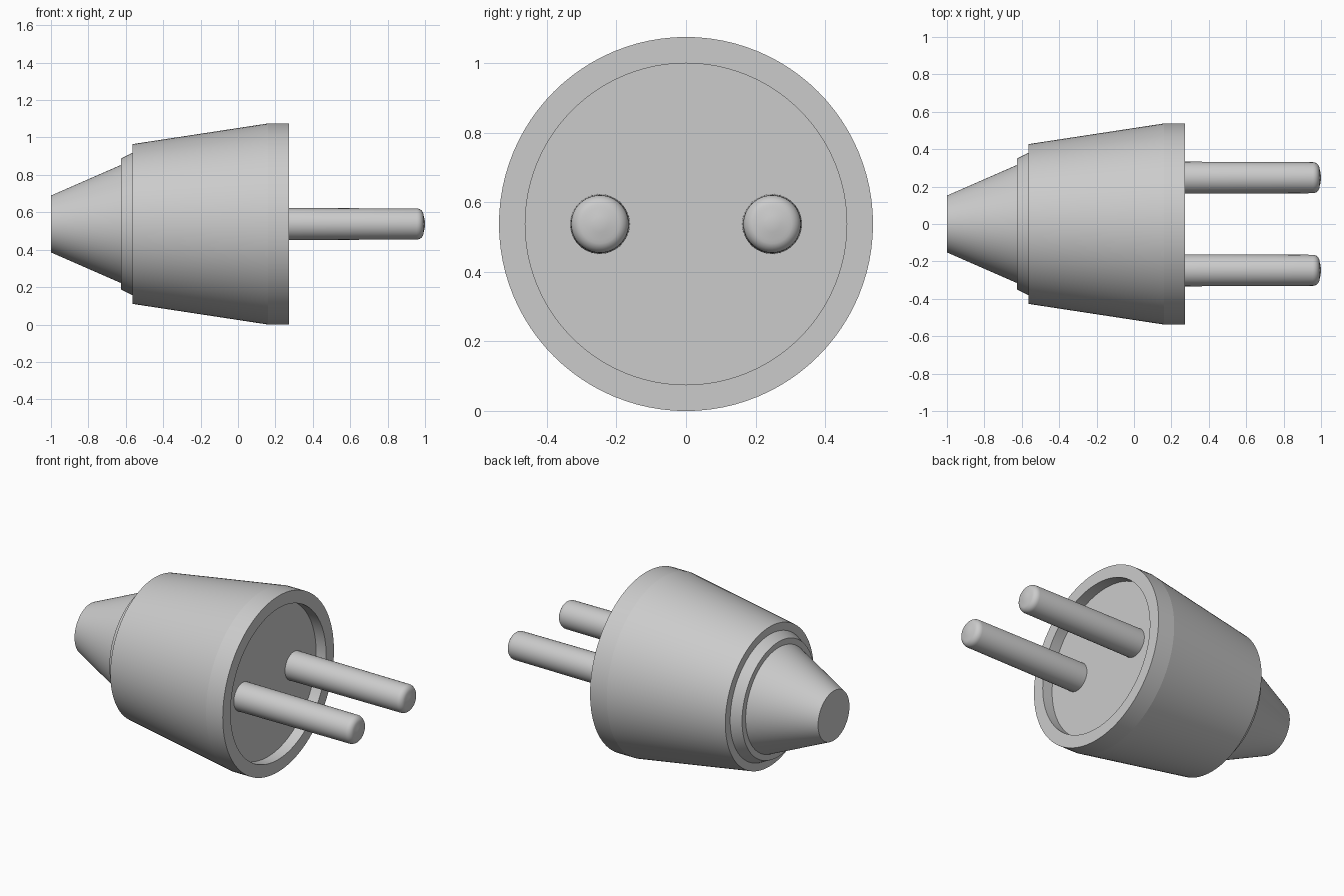
import bpy, bmesh, math
from mathutils import Vector, Matrix

if "Cube" in bpy.data.objects:
    bpy.data.objects.remove(bpy.data.objects["Cube"])

AXIS_Z = 0.5375  # height of the plug's centre line


def revolve(name, profile, y=0.0, steps=96, angle=30):
    """Spin an (x, radius) profile, starting and ending on the axis, about x."""
    bm = bmesh.new()
    verts = [bm.verts.new((x, 0, r)) for x, r in profile]
    edges = [bm.edges.new(pair) for pair in zip(verts, verts[1:])]
    bmesh.ops.spin(bm, geom=verts + edges, cent=(0, 0, 0), axis=(1, 0, 0),
                   angle=math.tau, steps=steps, use_duplicate=False)
    bmesh.ops.remove_doubles(bm, verts=bm.verts[:], dist=1e-4)
    bmesh.ops.recalc_face_normals(bm, faces=bm.faces[:])
    mesh = bpy.data.meshes.new(name)
    bm.to_mesh(mesh)
    bm.free()
    obj = bpy.data.objects.new(name, mesh)
    obj.location = (0, y, AXIS_Z)
    bpy.context.collection.objects.link(obj)
    bpy.ops.object.select_all(action='DESELECT')
    obj.select_set(True)
    bpy.context.view_layer.objects.active = obj
    bpy.ops.object.shade_smooth_by_angle(angle=math.radians(angle))
    return obj


# Body: cable cone, stepped collar, tapered grip and recessed front face
revolve("plug_body", [
    (-1.0, 0), (-1.0, 0.152), (-0.625, 0.316),
    (-0.625, 0.351), (-0.565, 0.38),
    (-0.565, 0.427), (0.16, 0.5375), (0.273, 0.5375),
    (0.273, 0.462), (0.205, 0.462), (0.205, 0),
], angle=6)

# Pins: slightly tapered rods with rounded tips
tip_x, tip_r, fillet = 0.992, 0.083, 0.036
pin = [(0.19, 0), (0.19, 0.086)]
for i in range(7):
    a = math.pi / 2 * i / 6
    pin.append((tip_x - fillet + fillet * math.sin(a),
                tip_r - fillet + fillet * math.cos(a)))
pin += [(0.998, 0.024), (1.0, 0)]
for side, y in (("left", 0.2475), ("right", -0.2475)):
    revolve(f"pin_{side}", pin, y=y, steps=48, angle=40)
